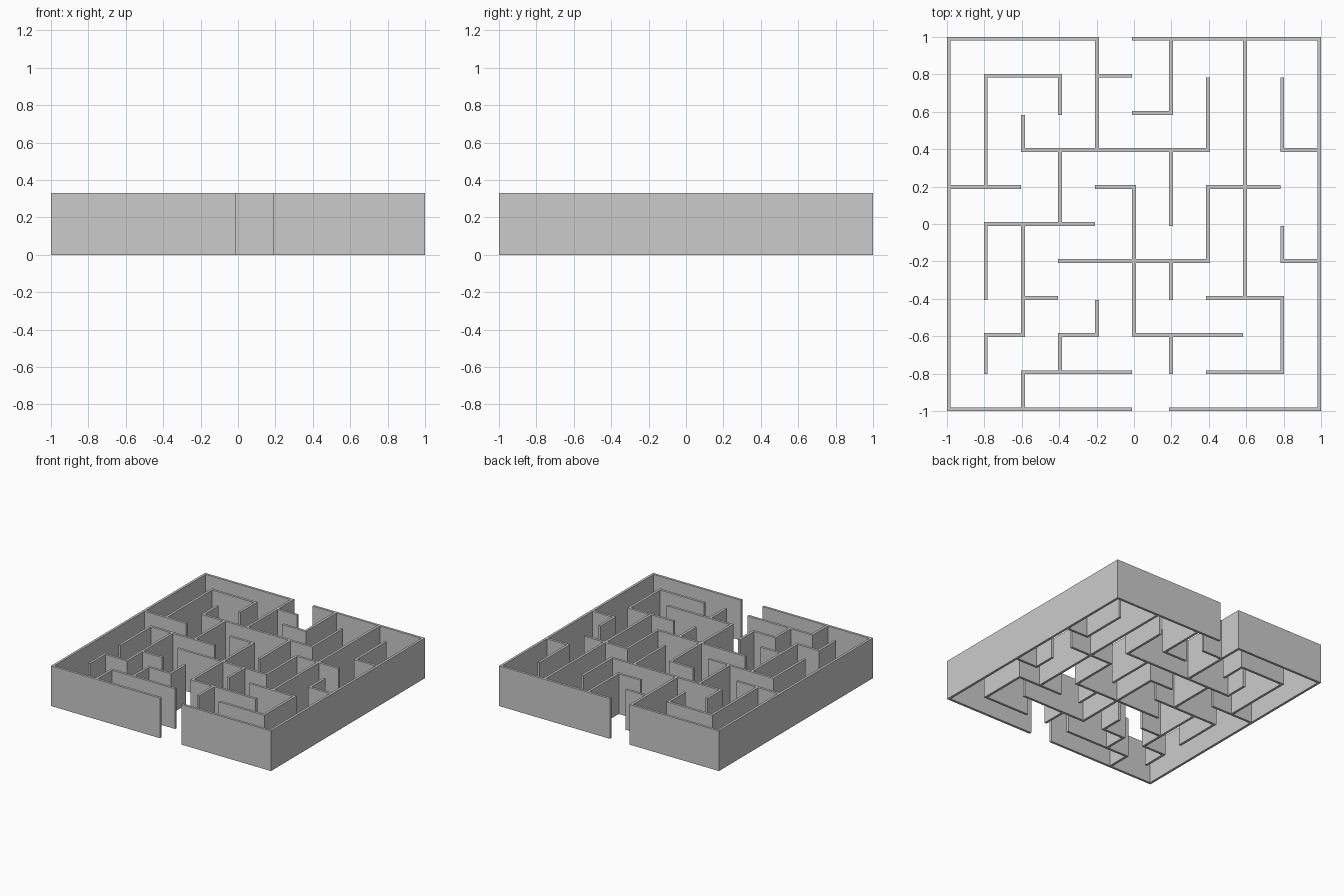
import bpy, bmesh

if "Cube" in bpy.data.objects:
    bpy.data.objects.remove(bpy.data.objects["Cube"])

NODES = 10          # maze is 10 x 10 cells
T = 0.02            # wall thickness
STEP = (2 - T) / NODES
HEIGHT = 0.33

# Walls along x: row -> (start node, end node)
rows = {
    0: [(0, 5), (6, 10)], 1: [(2, 5), (7, 9)], 2: [(1, 2), (3, 4), (5, 8)],
    3: [(2, 3), (7, 9)], 4: [(3, 7), (9, 10)], 5: [(1, 4)],
    6: [(0, 2), (4, 5), (7, 9)], 7: [(2, 7), (9, 10)], 8: [(5, 6)],
    9: [(1, 3), (4, 5)], 10: [(0, 4), (5, 10)],
}
# Walls along y: column -> (start node, end node)
cols = {
    0: [(0, 10)], 1: [(1, 2), (3, 5), (6, 9)], 2: [(0, 1), (2, 5), (7, 8)],
    3: [(1, 2), (5, 7), (8, 9)], 4: [(2, 3), (7, 10)], 5: [(2, 6)],
    6: [(1, 2), (3, 4), (5, 7), (8, 10)], 7: [(4, 6), (7, 9)],
    8: [(3, 10)], 9: [(1, 3), (4, 5), (7, 9)], 10: [(0, 10)],
}

# Plan as a set of tiles: even index = post, odd index = span between posts.
# A wall stops short of its far post unless a crossing wall meets it there.
along_x, along_y = set(), set()
tiles = set()
for j, spans in rows.items():
    for a, b in spans:
        along_x |= {(2 * i, 2 * j) for i in range(a, b + 1)}
        tiles |= {(k, 2 * j) for k in range(2 * a, 2 * b)}
for i, spans in cols.items():
    for a, b in spans:
        along_y |= {(2 * i, 2 * j) for j in range(a, b + 1)}
        tiles |= {(2 * i, k) for k in range(2 * a, 2 * b)}
tiles |= along_x & along_y


def edge(k):
    """Coordinate of the k-th tile boundary."""
    return -1 + (k // 2) * STEP + (k % 2) * T


# Flat plan with shared corners
bm = bmesh.new()
corners = {}


def corner(i, j):
    if (i, j) not in corners:
        corners[i, j] = bm.verts.new((edge(i), edge(j), 0))
    return corners[i, j]


for i, j in sorted(tiles):
    bm.faces.new([corner(i, j), corner(i + 1, j),
                  corner(i + 1, j + 1), corner(i, j + 1)])

mesh = bpy.data.meshes.new("maze_walls")
bm.to_mesh(mesh)
bm.free()
maze = bpy.data.objects.new("maze_walls", mesh)
bpy.context.collection.objects.link(maze)

# Raise the plan into walls
solid = maze.modifiers.new("wall_height", 'SOLIDIFY')
solid.thickness = HEIGHT
solid.offset = 1
